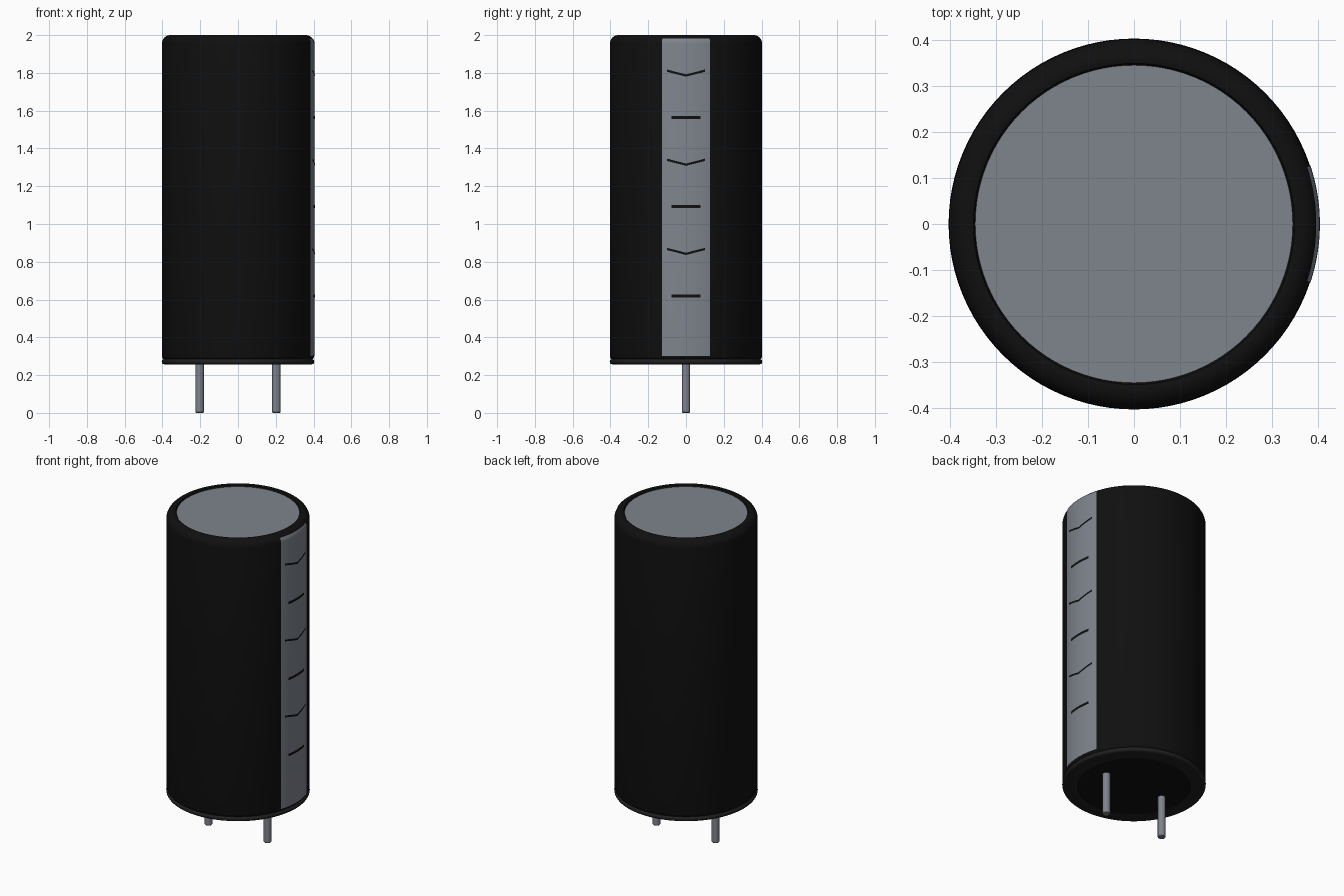
import bpy, bmesh, math

if "Cube" in bpy.data.objects:
    bpy.data.objects.remove(bpy.data.objects["Cube"])


def material(name, color):
    m = bpy.data.materials.new(name)
    m.use_nodes = True
    m.diffuse_color = (*color, 1)
    m.node_tree.nodes["Principled BSDF"].inputs["Base Color"].default_value = (*color, 1)
    return m


BLACK = material("sleeve black", (0.005, 0.005, 0.005))
RUBBER = material("rubber dark grey", (0.014, 0.014, 0.015))
GREY = material("aluminium grey", (0.21, 0.23, 0.265))


def finish(name, bm, mat, angle=35):
    mesh = bpy.data.meshes.new(name)
    bm.to_mesh(mesh)
    bm.free()
    mesh.materials.append(mat)
    ob = bpy.data.objects.new(name, mesh)
    bpy.context.collection.objects.link(ob)
    bpy.ops.object.select_all(action='DESELECT')
    ob.select_set(True)
    bpy.context.view_layer.objects.active = ob
    bpy.ops.object.shade_smooth_by_angle(angle=math.radians(angle))
    return ob


def lathe(name, profile, mat, segments=96, center=(0, 0)):
    """Revolve (radius, z) points, listed from bottom to top, around z."""
    bm = bmesh.new()
    verts = [bm.verts.new((r, 0, z)) for r, z in profile]
    edges = [bm.edges.new(pair) for pair in zip(verts, verts[1:])]
    bmesh.ops.spin(bm, geom=verts + edges, cent=(0, 0, 0), axis=(0, 0, 1),
                   angle=math.tau, steps=segments)
    bmesh.ops.remove_doubles(bm, verts=bm.verts, dist=0.0001)
    bmesh.ops.recalc_face_normals(bm, faces=bm.faces)
    bmesh.ops.translate(bm, verts=bm.verts, vec=(*center, 0))
    return finish(name, bm, mat)


def arc(r, z, radius, start, end, steps=8):
    """Profile points along a circular arc, angles in degrees."""
    return [(r + radius * math.cos(a), z + radius * math.sin(a))
            for a in (math.radians(start + (end - start) * i / steps)
                      for i in range(steps + 1))]


def wrapped_strip(name, half_width, rows, mat, sag=0.0, columns=16):
    """Thin plate wrapped on the +x side; rows are (radius, z), upward."""
    bm = bmesh.new()
    grid = []
    for radius, z in rows:
        row = []
        for i in range(columns + 1):
            t = 2 * i / columns - 1
            a = t * math.asin(half_width / R)
            row.append(bm.verts.new((radius * math.cos(a), radius * math.sin(a),
                                     z + sag * (abs(t) - 0.5))))
        grid.append(row)
    for low, high in zip(grid, grid[1:]):
        for i in range(columns):
            bm.faces.new((low[i], low[i + 1], high[i + 1], high[i]))
    return finish(name, bm, mat)


R = 0.403
ROUND = 0.045

# Sleeve with rounded shoulders and a small lip round the top
shoulder = arc(R - ROUND, 2 - ROUND, ROUND, 0, 90)
lathe("sleeve", [(0.37, 0.278), (0.392, 0.283), (R - 0.003, 0.29), (R, 0.3)]
      + shoulder + [(0.35, 1.998), (0.346, 1.988)], BLACK)

# Metal end cap inside the lip
lathe("top_cap", [(0, 1.99), (0.346, 1.99)], GREY)

# Rubber bead folded under the base and the base plug inside it
lathe("bottom_rim", [(0.315, 0.262), (0.318, 0.257), (0.39, 0.257)]
      + arc(0.39, 0.271, 0.014, -90, 90) + [(0.36, 0.285)], RUBBER)
lathe("base_plug", [(0, 0.26), (0.318, 0.26)], BLACK).data.flip_normals()

# Polarity stripe following the shoulder
LIFT = 0.002
stripe = [(R + LIFT, 0.3)] + [p for p in
          arc(R - ROUND, 2 - ROUND, ROUND + LIFT, 0, 90) if p[1] < 1.985]
wrapped_strip("polarity_stripe", 0.127, stripe, GREY)

# Alternating chevrons and dashes on the stripe
for i in range(3):
    z = 0.855 + 0.472 * i
    rows = [(R + 0.0035, z - 0.006), (R + 0.0035, z + 0.006)]
    wrapped_strip(f"chevron_mark_{i + 1}", 0.1, rows, BLACK, sag=0.026)
    z -= 0.235
    rows = [(R + 0.0035, z - 0.008), (R + 0.0035, z + 0.008)]
    wrapped_strip(f"dash_mark_{i + 1}", 0.075, rows, BLACK)

# Two wire leads
for side, x in (("left", 0.203), ("right", -0.203)):
    lathe(f"{side}_lead", [(0, 0), (0.019, 0), (0.022, 0.004), (0.022, 0.27), (0, 0.27)],
          GREY, segments=24, center=(x, 0))
